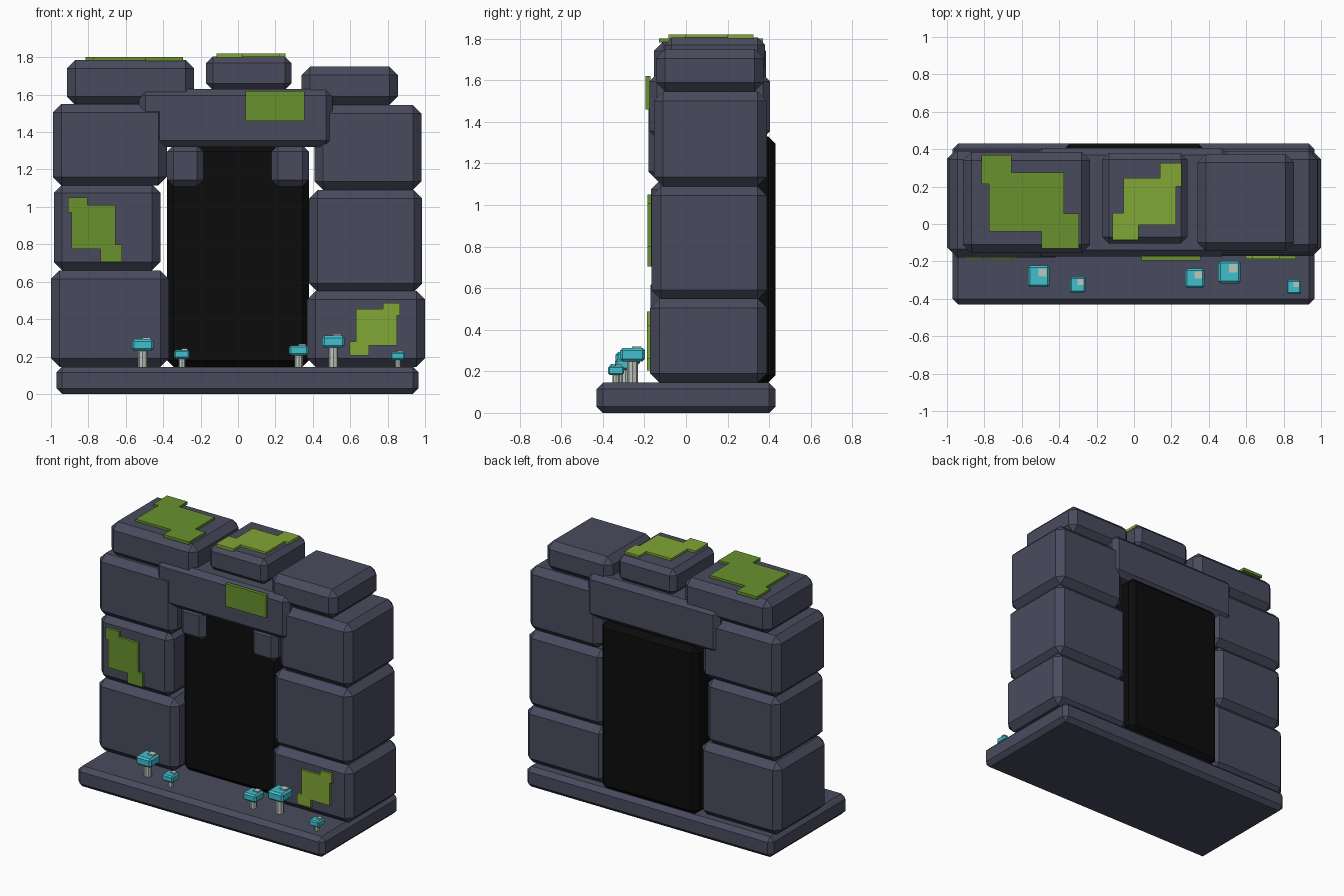
import bpy, bmesh
from mathutils import Matrix, Vector

if "Cube" in bpy.data.objects:
    bpy.data.objects.remove(bpy.data.objects["Cube"])


def material(name, rgb):
    m = bpy.data.materials.new(name)
    m.diffuse_color = (*rgb, 1)
    m.use_nodes = True
    m.node_tree.nodes["Principled BSDF"].inputs["Base Color"].default_value = m.diffuse_color
    return m


STONE = material("slate stone", (0.066, 0.071, 0.112))
DARK = material("doorway black", (0.0035, 0.0035, 0.0035))
MOSS = material("dark moss", (0.14, 0.285, 0.027))
LIME = material("light moss", (0.22, 0.385, 0.036))
CYAN = material("cyan cap", (0.05, 0.52, 0.61))
PALE = material("pale stem", (0.52, 0.57, 0.52))


def finish(name, bm, mat):
    bmesh.ops.recalc_face_normals(bm, faces=bm.faces[:])
    me = bpy.data.meshes.new(name)
    bm.to_mesh(me)
    bm.free()
    me.materials.append(mat)
    ob = bpy.data.objects.new(name, me)
    bpy.context.collection.objects.link(ob)
    return ob


def block(name, x, y, z, mat=STONE, bevel=0.045):
    """Chamfered box given by its (min, max) on each axis."""
    bm = bmesh.new()
    size = [b - a for a, b in (x, y, z)]
    mid = Vector([(a + b) / 2 for a, b in (x, y, z)])
    bmesh.ops.create_cube(bm, size=1, matrix=Matrix.Translation(mid) @ Matrix.Diagonal((*size, 1)))
    if bevel:
        bmesh.ops.bevel(bm, geom=bm.edges[:], offset=bevel, segments=1,
                        affect='EDGES', profile=0.5)
    return finish(name, bm, mat)


def moss(name, main, low, high, mirrored, place, depth, mat):
    """Patch: main rectangle with two overlapping corner rectangles (u0, v0, u1, v1).
    Low and high corners lie on the rising diagonal, or the falling one if mirrored."""
    s = -1 if mirrored else 1

    def flip(r):
        return (-r[2], r[1], -r[0], r[3]) if mirrored else r
    m, a, b = flip(main), flip(low), flip(high)
    pts = [(a[0], a[1]), (a[2], a[1]), (a[2], m[1]), (m[2], m[1]), (m[2], b[1]), (b[2], b[1]),
           (b[2], b[3]), (b[0], b[3]), (b[0], m[3]), (m[0], m[3]), (m[0], a[3]), (a[0], a[3])]
    bm = bmesh.new()
    face = bm.faces.new([bm.verts.new(place(s * u, v)) for u, v in pts])
    ext = bmesh.ops.extrude_face_region(bm, geom=[face])
    bmesh.ops.translate(bm, vec=depth,
                        verts=[v for v in ext["geom"] if isinstance(v, bmesh.types.BMVert)])
    return finish(name, bm, mat)


# Base slab and dark doorway
block("base_slab", (-0.97, 0.965), (-0.43, 0.43), (0, 0.145), bevel=0.03)
block("doorway", (-0.38, 0.38), (-0.09, 0.43), (0.145, 1.33), DARK, 0.035)

# Pillar stones
for name, x, y, z in [
    ("left_stone_low", (-1.0, -0.37), (-0.17, 0.395), (0.145, 0.66)),
    ("left_stone_mid", (-0.985, -0.415), (-0.168, 0.39), (0.66, 1.12)),
    ("left_stone_top", (-0.99, -0.38), (-0.18, 0.39), (1.115, 1.55)),
    ("right_stone_low", (0.37, 1.0), (-0.172, 0.39), (0.145, 0.55)),
    ("right_stone_mid", (0.38, 0.985), (-0.165, 0.39), (0.545, 1.09)),
    ("right_stone_top", (0.41, 0.98), (-0.155, 0.39), (1.09, 1.545)),
]:
    block(name, x, y, z)

# Lintel, corbels and cap stones
block("lintel", (-0.53, 0.505), (-0.175, 0.405), (1.32, 1.63), bevel=0.035)
block("left_corbel", (-0.38, -0.185), (-0.125, 0.1), (1.11, 1.33), bevel=0.035)
block("right_corbel", (0.18, 0.38), (-0.125, 0.1), (1.11, 1.33), bevel=0.035)
block("left_cap_stone", (-0.915, -0.235), (-0.155, 0.385), (1.545, 1.785))
block("middle_cap_stone", (-0.17, 0.285), (-0.105, 0.38), (1.625, 1.805), bevel=0.035)
block("right_cap_stone", (0.34, 0.855), (-0.145, 0.375), (1.545, 1.75))

# Moss on the front faces
FRONT = Vector((0, 0.025, 0))
moss("moss_left_pillar", (-0.89, 0.775, -0.655, 1.01), (-0.735, 0.705, -0.62, 0.8),
     (-0.91, 0.97, -0.805, 1.05), True, lambda u, v: (u, -0.186, v), FRONT, MOSS)
moss("moss_right_pillar", (0.63, 0.26, 0.85, 0.455), (0.595, 0.205, 0.7, 0.28),
     (0.775, 0.42, 0.865, 0.487), False, lambda u, v: (u, -0.188, v), FRONT, LIME)
block("moss_lintel", (0.04, 0.355), (-0.195, -0.17), (1.46, 1.62), MOSS, 0)

# Moss on the cap stones
UP = Vector((0, 0, 0.02))
moss("moss_left_cap", (-0.775, -0.04, -0.375, 0.275), (-0.495, -0.13, -0.295, 0.055),
     (-0.815, 0.215, -0.655, 0.37), True, lambda u, v: (u, v, 1.781), UP, MOSS)
moss("moss_middle_cap", (-0.055, -0.005, 0.225, 0.245), (-0.115, -0.085, 0.025, 0.06),
     (0.14, 0.2, 0.255, 0.325), False, lambda u, v: (u, v, 1.8), UP, LIME)

# Mushrooms: x, y, half width of cap, cap bottom and top
for i, (x, y, r, z0, z1) in enumerate([
    (-0.51, -0.28, 0.058, 0.23, 0.293), (-0.3, -0.325, 0.042, 0.188, 0.235),
    (0.325, -0.29, 0.051, 0.206, 0.26), (0.51, -0.257, 0.06, 0.248, 0.312),
    (0.855, -0.337, 0.038, 0.182, 0.225),
]):
    block(f"mushroom_cap_{i}", (x - r, x + r), (y - r, y + r), (z0, z1), CYAN, r * 0.2)
    bm = bmesh.new()
    bmesh.ops.create_cone(bm, cap_ends=True, segments=8, radius1=r * 0.43, radius2=r * 0.43,
                          depth=z0 - 0.13,
                          matrix=Matrix.Translation((x, y, (z0 + 0.14) / 2 + 0.005)))
    finish(f"mushroom_stem_{i}", bm, PALE)
    c, q = r * 0.35, r * 0.38
    block(f"mushroom_spot_{i}", (x + c - q, x + c + q), (y + c - q, y + c + q),
          (z1 - 0.01, z1 + 0.008), PALE, 0)
